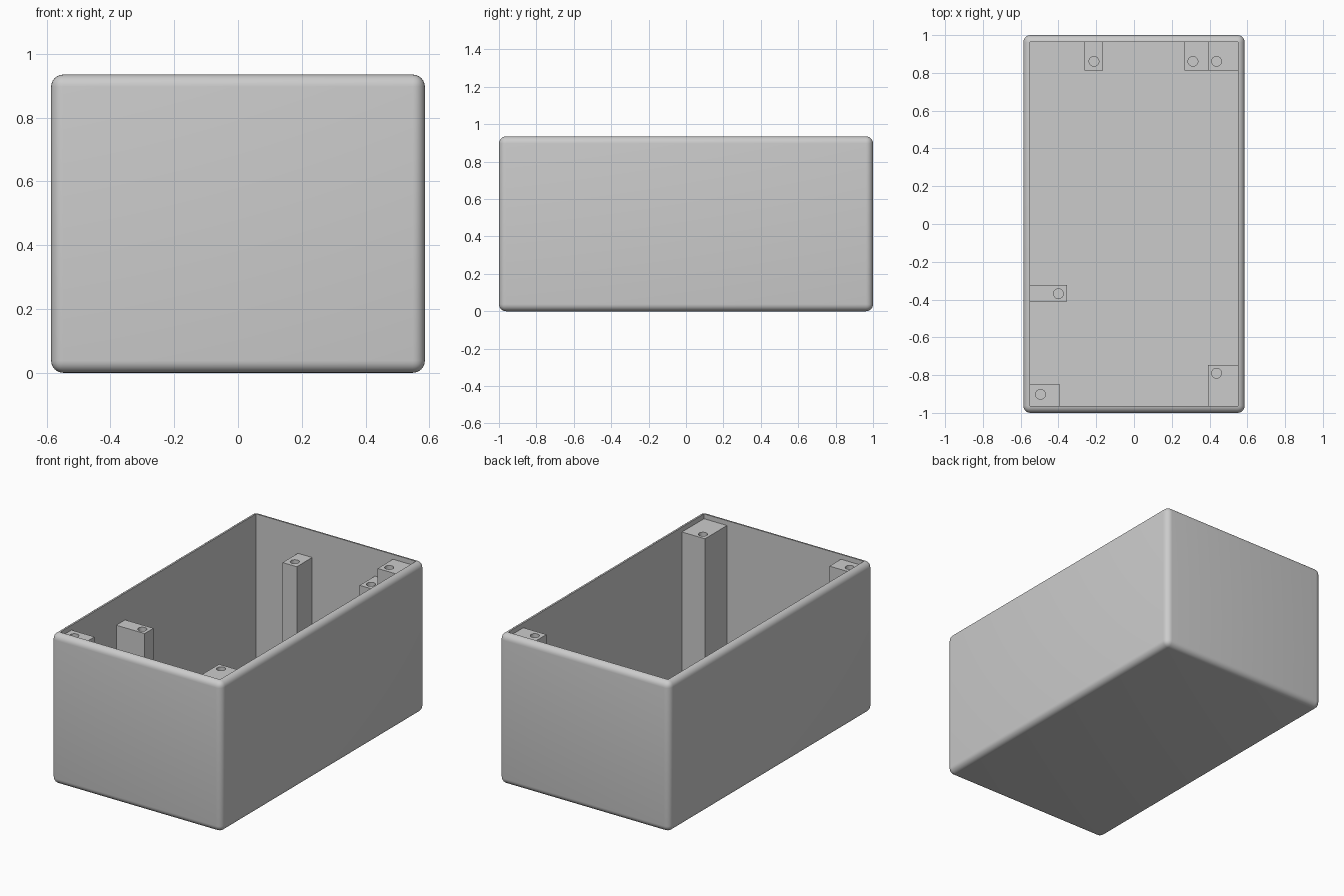
import bpy
import math

if "Cube" in bpy.data.objects:
    bpy.data.objects.remove(bpy.data.objects["Cube"], do_unlink=True)

grey = bpy.data.materials.new("grey_plastic")
grey.use_nodes = True
COLOUR = (0.6, 0.6, 0.6, 1)
grey.diffuse_color = COLOUR
grey.node_tree.nodes["Principled BSDF"].inputs["Base Color"].default_value = COLOUR

HALF_X, HALF_Y, HEIGHT = 0.586, 1.0, 0.935
IN_X, IN_Y, FLOOR = 0.55, 0.9625, 0.0375
TALL, SHORT = 0.905, 0.767


def box(name, x0, x1, y0, y1, z0, z1):
    bpy.ops.mesh.primitive_cube_add(
        size=1, location=((x0 + x1) / 2, (y0 + y1) / 2, (z0 + z1) / 2))
    ob = bpy.context.object
    ob.name = name
    ob.scale = (x1 - x0, y1 - y0, z1 - z0)
    bpy.ops.object.transform_apply(location=False, rotation=False, scale=True)
    ob.data.materials.append(grey)
    return ob


def apply(ob, mod):
    bpy.context.view_layer.objects.active = ob
    bpy.ops.object.modifier_apply(modifier=mod.name)


def cut(ob, cutter):
    mod = ob.modifiers.new("cut", 'BOOLEAN')
    mod.operation = 'DIFFERENCE'
    mod.solver = 'EXACT'
    mod.object = cutter
    apply(ob, mod)
    bpy.data.objects.remove(cutter, do_unlink=True)


def smooth(ob):
    bpy.ops.object.select_all(action='DESELECT')
    ob.select_set(True)
    bpy.context.view_layer.objects.active = ob
    bpy.ops.object.shade_smooth_by_angle(angle=math.radians(30))


# Rounded open-topped shell
shell = box("enclosure_shell", -HALF_X, HALF_X, -HALF_Y, HALF_Y, 0, HEIGHT)
bevel = shell.modifiers.new("round", 'BEVEL')
bevel.width = 0.038
bevel.segments = 6
apply(shell, bevel)
cut(shell, box("cavity", -IN_X, IN_X, -IN_Y, IN_Y, FLOOR, HEIGHT + 0.2))
smooth(shell)


# Screw posts, slightly sunk into the walls and floor
def post(name, x0, x1, y0, y1, top, hole_x, hole_y):
    ob = box(name, x0, x1, y0, y1, FLOOR - 0.005, top)
    bpy.ops.mesh.primitive_cylinder_add(
        vertices=32, radius=0.026, depth=0.4, location=(hole_x, hole_y, top))
    cutter = bpy.context.object
    cutter.data.materials.append(grey)
    cut(ob, cutter)
    smooth(ob)


WX, WY = IN_X + 0.005, IN_Y + 0.005
post("back_wall_post", -0.262, -0.164, 0.812, WY, SHORT, -0.212, 0.861)
post("back_inner_post", 0.268, 0.392, 0.812, WY, SHORT, 0.312, 0.861)
post("back_corner_post", 0.392, WX, 0.812, WY, TALL, 0.437, 0.861)
post("side_wall_post", -WX, -0.355, -0.41, -0.323, SHORT, -0.4, -0.369)
post("front_right_corner_post", -WX, -0.392, -WY, -0.85, TALL, -0.495, -0.902)
post("front_left_corner_post", 0.392, WX, -WY, -0.746, TALL, 0.437, -0.79)
